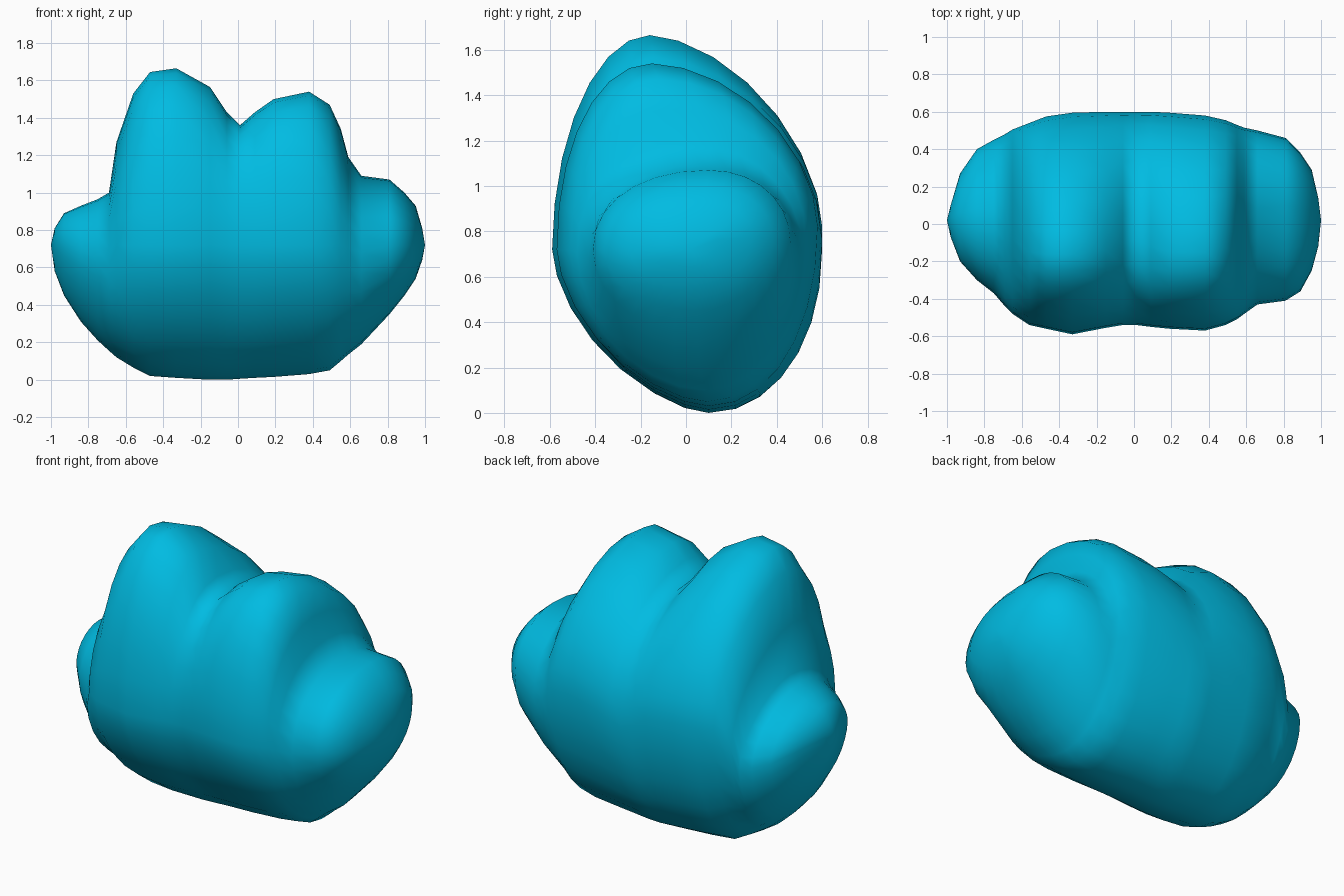
import bpy, bmesh, math

# Stations along x: x, top z, bottom z, front y, back y, y of the crest
STATIONS = [
    (-0.98, 0.81, 0.58, -0.07, 0.10, 0.02),
    (-0.93, 0.89, 0.45, -0.20, 0.27, 0.02),
    (-0.84, 0.93, 0.31, -0.30, 0.40, 0.01),
    (-0.75, 0.965, 0.21, -0.37, 0.45, 0.0),
    (-0.69, 1.00, 0.155, -0.44, 0.48, 0.0),
    (-0.65, 1.27, 0.12, -0.48, 0.505, -0.08),
    (-0.56, 1.53, 0.065, -0.54, 0.54, -0.15),
    (-0.47, 1.645, 0.02, -0.56, 0.575, -0.16),
    (-0.33, 1.665, 0.01, -0.59, 0.595, -0.16),
    (-0.15, 1.565, 0.00, -0.555, 0.60, -0.14),
    (-0.06, 1.43, 0.00, -0.54, 0.60, -0.11),
    (0.01, 1.36, 0.005, -0.54, 0.60, -0.08),
    (0.09, 1.43, 0.01, -0.55, 0.60, -0.12),
    (0.19, 1.50, 0.015, -0.56, 0.595, -0.15),
    (0.38, 1.54, 0.03, -0.57, 0.58, -0.15),
    (0.49, 1.47, 0.05, -0.54, 0.555, -0.12),
    (0.55, 1.34, 0.10, -0.51, 0.53, -0.07),
    (0.59, 1.19, 0.135, -0.48, 0.515, 0.0),
    (0.66, 1.09, 0.19, -0.43, 0.50, 0.08),
    (0.81, 1.07, 0.35, -0.41, 0.46, 0.10),
    (0.89, 1.00, 0.45, -0.36, 0.38, 0.09),
    (0.95, 0.93, 0.54, -0.25, 0.29, 0.07),
    (0.985, 0.81, 0.64, -0.12, 0.14, 0.02),
]
SEG = 28


def section(x, zt, zb, yf, yb, yt):
    """Closed ring made of four superellipse quarters."""
    t = min(1, max(0, (abs(x) - 0.45) / 0.25))     # 0 in the core, 1 in the side lobes
    drop = max(0, 1.62 - zt) * (1 - t)             # valleys are fuller and fade downward
    mid = (zt + zb) / 2
    zf, zr = min(0.72, mid + 0.04), min(0.84, mid + 0.04)
    y_low = 0.10 - 0.05 * t
    lobe = (2.1, 2.15, 1.9, 2.0) if x > 0 else (1.75, 2.0, 2.0, 1.75)
    core = (1.68 + 1.5 * drop, 1.95 + 1.5 * drop, 2.1, 1.65)
    # quarter order: upper back, upper front, lower back, lower front
    exps = [c + (l - c) * t for c, l in zip(core, lobe)]
    ring = []
    for i in range(SEG):
        a = 2 * math.pi * i / SEG
        c, s = math.cos(a), math.sin(a)
        back, up = c >= 0, s >= 0
        n = exps[(0 if up else 2) + (0 if back else 1)]
        yc = yt if up else y_low
        zc = zr if back else zf
        y = yc + ((yb if back else yf) - yc) * abs(c) ** (2 / n)
        z = zc + ((zt if up else zb) - zc) * abs(s) ** (2 / n)
        ring.append((x, y, z))
    return ring


# Loft the lobed body
bm = bmesh.new()
rings = [[bm.verts.new(p) for p in section(*st)] for st in STATIONS]
for r0, r1 in zip(rings, rings[1:]):
    for i in range(SEG):
        j = (i + 1) % SEG
        bm.faces.new((r0[i], r0[j], r1[j], r1[i]))

# Close both ends with a point
for ring, x in ((rings[0], -1.0), (rings[-1], 1.0)):
    tip = bm.verts.new((x, 0.02, 0.72))
    for i in range(SEG):
        bm.faces.new((ring[i], ring[(i + 1) % SEG], tip))
bmesh.ops.recalc_face_normals(bm, faces=bm.faces)

mesh = bpy.data.meshes.new("lobed_body")
bm.to_mesh(mesh)
bm.free()
for p in mesh.polygons:
    p.use_smooth = True
body = bpy.data.objects.new("lobed_body", mesh)
bpy.context.collection.objects.link(body)

# Blue colour
mat = bpy.data.materials.new("sky_blue")
mat.diffuse_color = (0.0, 0.5, 0.76, 1)
mesh.materials.append(mat)
